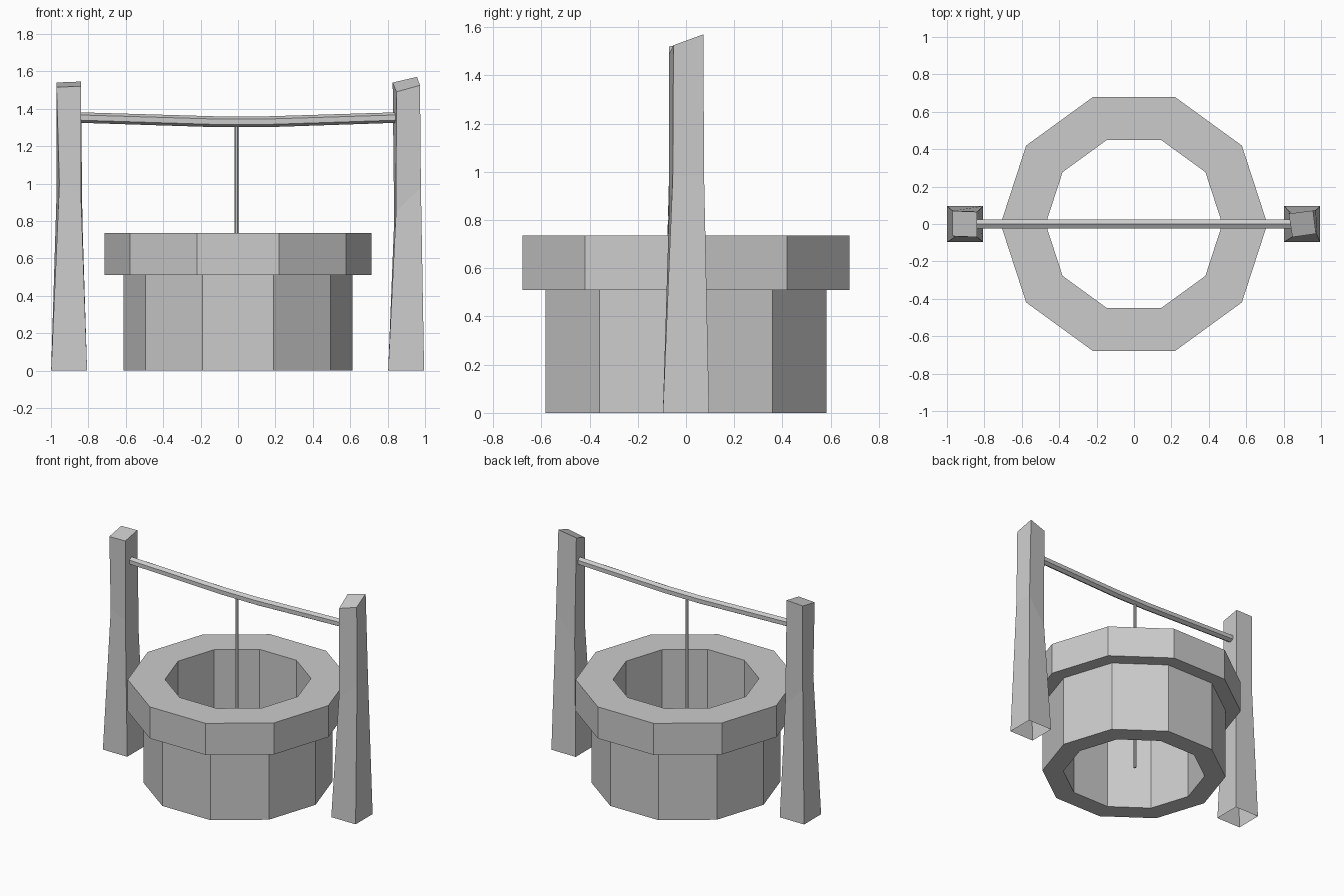
import bpy, bmesh
from math import sin, cos, pi

if "Cube" in bpy.data.objects:
    bpy.data.objects.remove(bpy.data.objects["Cube"])


def finish(bm, name):
    bmesh.ops.recalc_face_normals(bm, faces=bm.faces)
    me = bpy.data.meshes.new(name)
    bm.to_mesh(me)
    bm.free()
    ob = bpy.data.objects.new(name, me)
    bpy.context.collection.objects.link(ob)
    return ob


def loft(name, rings, start=False, end=False, closed=False):
    """Skin a list of equal-sized point rings."""
    bm = bmesh.new()
    vs = [[bm.verts.new(p) for p in r] for r in rings]
    n = len(vs[0])
    pairs = list(zip(vs, vs[1:])) + ([(vs[-1], vs[0])] if closed else [])
    for a, b in pairs:
        for i in range(n):
            j = (i + 1) % n
            bm.faces.new((a[i], a[j], b[j], b[i]))
    if start:
        bm.faces.new(vs[0])
    if end:
        bm.faces.new(vs[-1])
    return finish(bm, name)


def circle_z(r, z, n=10, x=0):
    return [(x + r * cos(2 * pi * i / n), r * sin(2 * pi * i / n), z) for i in range(n)]


def hexagon_x(x, z, r):
    return [(x, r * sin(pi * i / 3), z + r * cos(pi * i / 3)) for i in range(6)]


# ten-sided stone wall with overhanging rim, hollow through the middle
profile = [(0.612, 0), (0.612, 0.51), (0.713, 0.51), (0.713, 0.735), (0.472, 0.735), (0.472, 0)]
loft("well_wall", [circle_z(r, z) for r, z in profile], closed=True)


# hand-hewn posts: square foot, slightly twisted waist and slanted top
def post(name, foot_x, waist, top):
    h = 0.096
    foot = [(foot_x - h, -h, 0), (foot_x + h, -h, 0), (foot_x + h, h, 0), (foot_x - h, h, 0)]
    loft(name, [foot, waist, top], end=True)


post("left_post", -0.903,
     [(-0.955, -0.07, 1.0), (-0.84, -0.07, 0.95), (-0.832, 0.07, 0.8), (-0.97, 0.07, 0.95)],
     [(-0.97, -0.065, 1.515), (-0.84, -0.07, 1.52), (-0.84, 0.065, 1.545), (-0.97, 0.07, 1.54)])
post("right_post", 0.899,
     [(0.845, -0.07, 0.85), (0.978, -0.055, 0.98), (0.973, 0.075, 0.98), (0.835, 0.062, 0.8)],
     [(0.847, -0.07, 1.49), (0.973, -0.052, 1.525), (0.957, 0.072, 1.57), (0.827, 0.055, 1.54)])

# sagging six-sided crossbar
loft("crossbar", [hexagon_x(x, z, r) for x, z, r in
                  [(-0.86, 1.353, 0.028), (-0.11, 1.33, 0.029), (0.15, 1.33, 0.029), (0.86, 1.353, 0.028)]],
     start=True, end=True)

# rope hanging into the well
loft("rope", [circle_z(0.01, z, 6, -0.008) for z in (0.05, 1.32)], start=True, end=True)
